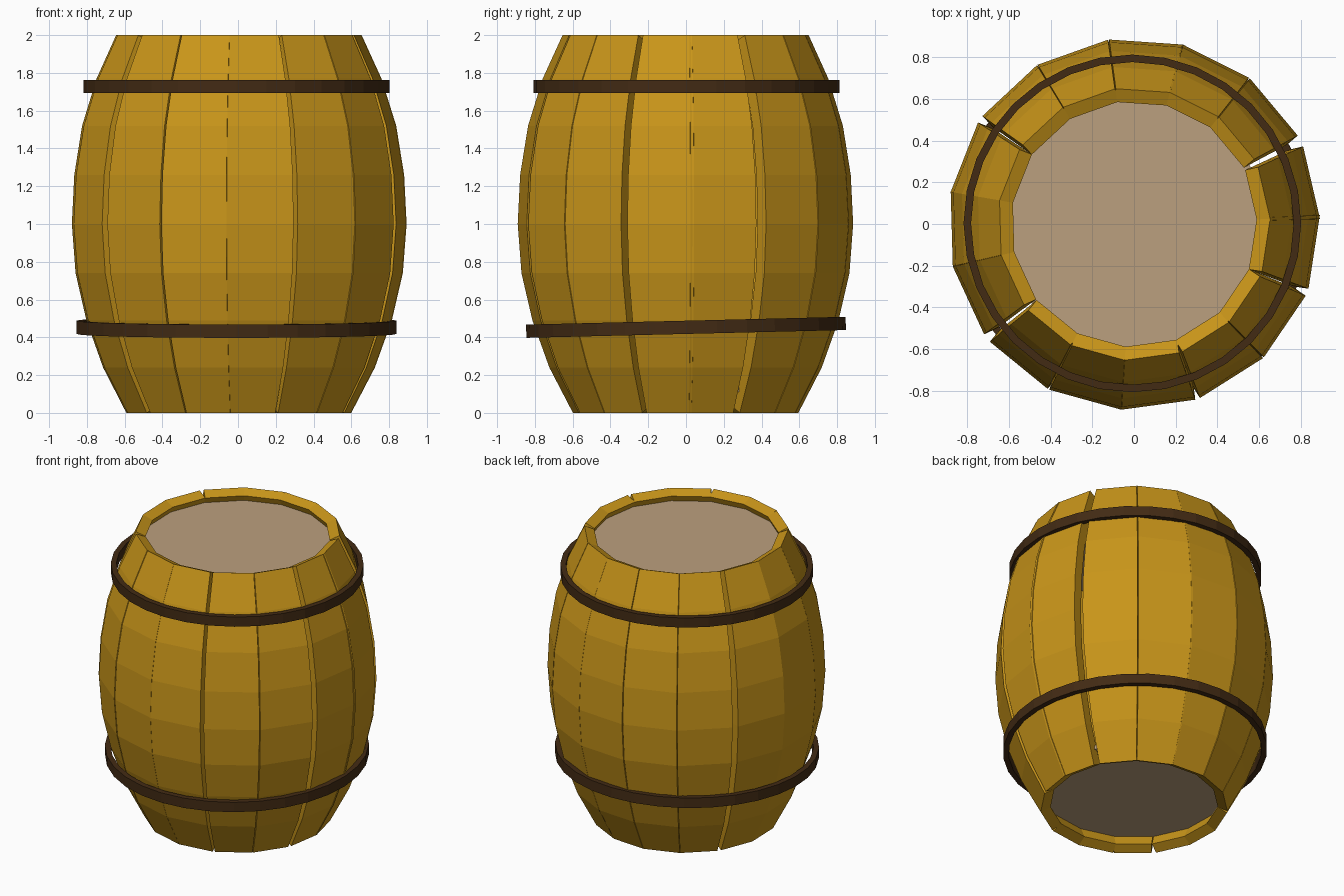
import bpy, bmesh, math
from mathutils import Matrix, Vector

if "Cube" in bpy.data.objects:
    bpy.data.objects.remove(bpy.data.objects["Cube"])


def material(name, rgb):
    m = bpy.data.materials.new(name)
    m.diffuse_color = (*rgb, 1)
    m.use_nodes = True
    m.node_tree.nodes["Principled BSDF"].inputs["Base Color"].default_value = m.diffuse_color
    return m


WOOD = material("stave_wood", (0.58, 0.30, 0.01))
IRON = material("hoop_iron", (0.055, 0.024, 0.007))
LID = material("lid_wood", (0.50, 0.35, 0.21))


def make_object(name, bm, mat):
    bmesh.ops.recalc_face_normals(bm, faces=bm.faces)
    me = bpy.data.meshes.new(name)
    bm.to_mesh(me)
    bm.free()
    me.materials.append(mat)
    ob = bpy.data.objects.new(name, me)
    bpy.context.collection.objects.link(ob)
    return ob


# Bulging stave profile: (corner radius, height)
PROFILE = [(0.60, 0), (0.725, 0.24), (0.815, 0.49), (0.873, 0.74), (0.893, 1.0),
           (0.88, 1.26), (0.838, 1.52), (0.76, 1.77), (0.655, 2.0)]
HALF = math.radians(11.55)
THICK = 0.07


def stave(name, angle):
    bm = bmesh.new()
    rows = []
    for i, (r, z) in enumerate(PROFILE):
        r0, z0 = PROFILE[max(i - 1, 0)]
        r1, z1 = PROFILE[min(i + 1, len(PROFILE) - 1)]
        n = Vector((z1 - z0, r0 - r1)).normalized() * THICK
        a, w = r * math.cos(HALF), r * math.sin(HALF)
        rows.append([bm.verts.new(p) for p in (
            (a, -w, z), (a, w, z), (a - n.x, w, z - n.y), (a - n.x, -w, z - n.y))])
    for lo, hi in zip(rows, rows[1:]):
        for k in range(4):
            j = (k + 1) % 4
            bm.faces.new((lo[k], lo[j], hi[j], hi[k]))
    bm.faces.new(rows[0])
    bm.faces.new(rows[-1])
    bm.transform(Matrix.Rotation(math.radians(angle), 4, 'Z'))
    make_object(name, bm, WOOD)


# Unevenly spaced staves, leaving narrow gaps
ANGLES = [13.1, 39.9, 63.4, 86.1, 109.6, 133.0, 158.5, 181.6,
          204.8, 230.8, 254.5, 277.7, 302.3, 325.8, 351.2]
for i, ang in enumerate(ANGLES):
    stave(f"stave_{i + 1:02d}", ang)


# Iron hoops: square-section rings
def hoop(name, radius, height, location, tilt=0.0, sides=32, thick=0.036):
    bm = bmesh.new()
    rings = []
    for s in range(sides):
        t = 2 * math.pi * s / sides
        rings.append([bm.verts.new((r * math.cos(t), r * math.sin(t), z)) for r, z in (
            (radius, -height / 2), (radius, height / 2),
            (radius - thick, height / 2), (radius - thick, -height / 2))])
    for s in range(sides):
        a, b = rings[s], rings[(s + 1) % sides]
        for k in range(4):
            j = (k + 1) % 4
            bm.faces.new((a[k], b[k], b[j], a[j]))
    ob = make_object(name, bm, IRON)
    ob.location = location
    ob.rotation_euler.x = math.radians(tilt)


hoop("upper_hoop", 0.81, 0.068, (-0.008, 0.003, 1.728))
hoop("lower_hoop", 0.846, 0.07, (-0.008, 0, 0.453), tilt=1.4)


# Recessed end lids
def lid(name, radius, z):
    bm = bmesh.new()
    bmesh.ops.create_cone(bm, cap_ends=True, segments=32, radius1=radius,
                          radius2=radius, depth=0.03)
    bm.transform(Matrix.Translation((0, 0, z)))
    make_object(name, bm, LID)


lid("top_lid", 0.625, 1.915)
lid("bottom_lid", 0.61, 0.125)
